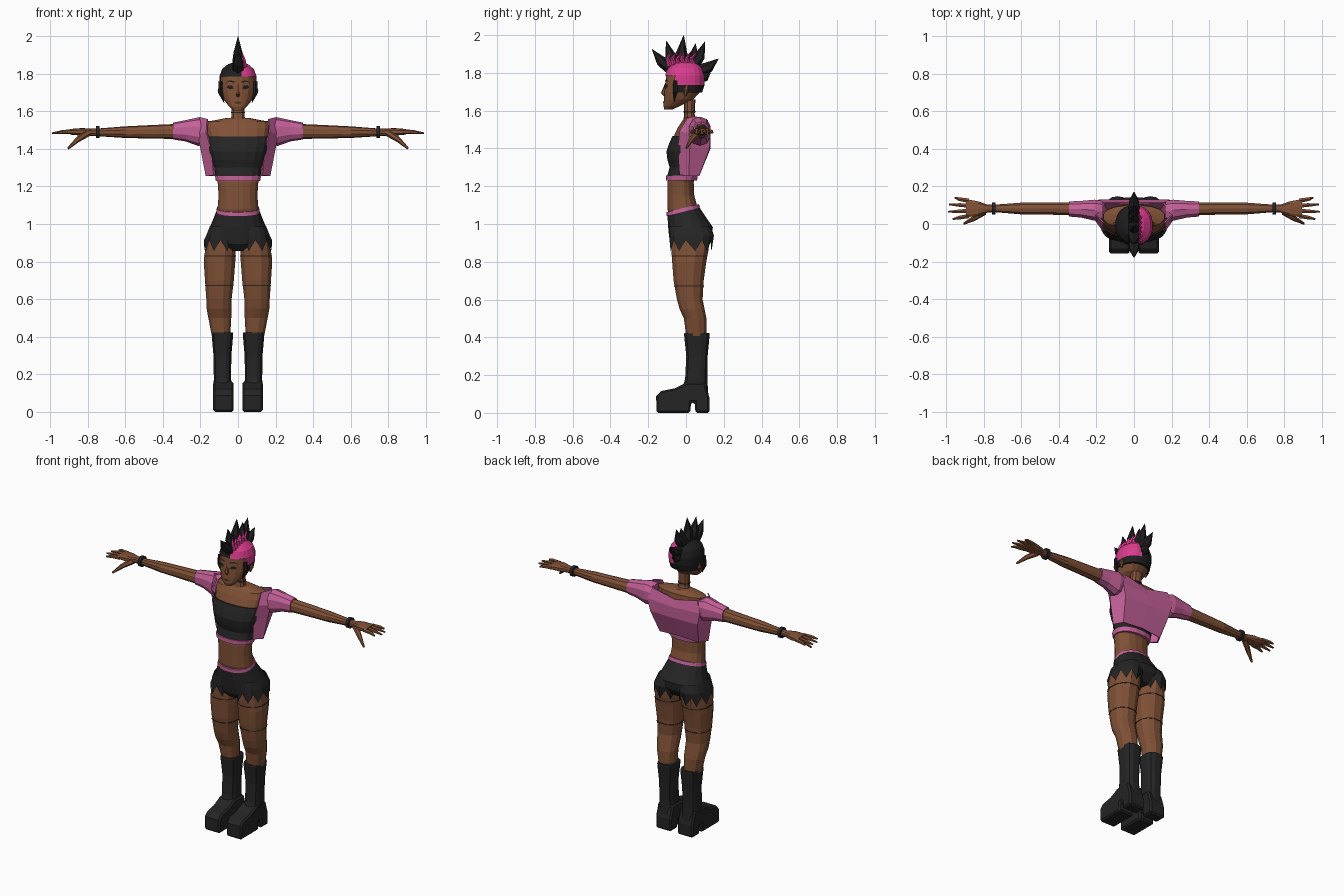
import bpy, bmesh
from math import sin, cos, pi, copysign
from mathutils import Vector
from mathutils.bvhtree import BVHTree

default_cube = bpy.data.objects.get("Cube")
if default_cube:
    bpy.data.objects.remove(default_cube, do_unlink=True)


def material(name, red, green, blue):
    mat = bpy.data.materials.new(name)
    mat.use_nodes = True
    mat.diffuse_color = (red, green, blue, 1)
    mat.node_tree.nodes["Principled BSDF"].inputs["Base Color"].default_value = (red, green, blue, 1)
    return mat


SKIN = material("brown skin", .216, .082, .037)
LIP = material("dark brown lips", .09, .028, .016)
CLOTH = material("black cloth", .018, .018, .018)
HAIR = material("black hair", .013, .013, .014)
JACKET = material("soft pink cloth", .56, .12, .32)
PINK = material("hot pink hair", .7, .045, .27)


def finish(name, bm, mat, mirror=False):
    """Turn a bmesh into a flat shaded object, optionally mirrored across x."""
    bmesh.ops.recalc_face_normals(bm, faces=bm.faces)
    mesh = bpy.data.meshes.new(name)
    bm.to_mesh(mesh)
    bm.free()
    mesh.materials.append(mat)
    obj = bpy.data.objects.new(name, mesh)
    bpy.context.collection.objects.link(obj)
    if mirror:
        obj.modifiers.new("mirror", "MIRROR")
    return obj


def skin_rings(bm, rings, closed=True, caps=True):
    """Bridge rows of points with quads."""
    rows = [[bm.verts.new(p) for p in ring] for ring in rings]
    count = len(rows[0])
    for low, high in zip(rows, rows[1:]):
        for i in range(count if closed else count - 1):
            j = (i + 1) % count
            bm.faces.new((low[i], low[j], high[j], high[i]))
    if caps:
        bm.faces.new(rows[0])
        bm.faces.new(rows[-1])
    return rows


def loft(name, mat, stations, axis="z", n=12, power=2.3, tilt=0, jag=0, mirror=False, caps=True):
    """Loft rounded sections; a station is (position, low, high, low, high)
    or (position, half width, low, high) when centred."""
    rings = []
    for station in stations:
        if len(station) == 4:
            t, half, b0, b1 = station
            a0, a1 = -half, half
        else:
            t, a0, a1, b0, b1 = station
        ring = []
        for i in range(n):
            ang = 2 * pi * (i + .5) / n
            c, s = cos(ang), sin(ang)
            a = (a0 + a1) / 2 + (a1 - a0) / 2 * copysign(abs(c) ** (2 / power), c)
            b = (b0 + b1) / 2 + (b1 - b0) / 2 * copysign(abs(s) ** (2 / power), s)
            ring.append((a, b, t + tilt * b) if axis == "z" else (t, a, b))
        rings.append(ring)
    bm = bmesh.new()
    rows = skin_rings(bm, rings, caps=caps)
    for i, v in enumerate(rows[-1]):
        v.co.z += jag * (1 if i % 2 else -1)
    return finish(name, bm, mat, mirror)


def tube(name, mat, points, radii, n=6, mirror=False):
    """Tapering tube through a few points."""
    points = [Vector(p) for p in points]
    rings = []
    for i, p in enumerate(points):
        way = (points[min(i + 1, len(points) - 1)] - points[max(i - 1, 0)]).normalized()
        side = way.cross(Vector((0, 1, 0)) if abs(way.x) > .6 else Vector((1, 0, 0))).normalized()
        up = way.cross(side)
        rings.append([p + radii[i] * (side * cos(2 * pi * k / n) + up * sin(2 * pi * k / n))
                      for k in range(n)])
    bm = bmesh.new()
    skin_rings(bm, rings)
    return finish(name, bm, mat, mirror)


# Torso, neck and head
loft("torso", SKIN, [(1, .12, -.08, .09), (1.08, .111, -.1, .065), (1.15, .105, -.1, .045),
                     (1.22, .11, -.1, .042), (1.3, .122, -.08, .06), (1.4, .145, -.085, .085),
                     (1.46, .162, -.068, .1), (1.51, .17, -.045, .105), (1.545, .165, -.022, .1),
                     (1.565, .06, -.005, .075)], n=16)
loft("neck", SKIN, [(1.54, .042, -.015, .055), (1.58, .036, -.01, .046), (1.66, .036, -.01, .05)], n=10)
loft("choker", CLOTH, [(1.59, .038, -.013, .05), (1.597, .038, -.013, .05)], n=10)
head = loft("head", SKIN, [(1.605, .024, -.115, -.075), (1.625, .048, -.12, -.03),
                           (1.66, .076, -.118, .04), (1.7, .09, -.115, .078), (1.75, .094, -.11, .092),
                           (1.8, .09, -.106, .09), (1.835, .07, -.085, .07), (1.85, .03, -.05, .04)], n=16)
tube("nose", SKIN, [(0, -.106, 1.745), (0, -.12, 1.692), (0, -.106, 1.675)], (.005, .013, .006))
tube("ear", SKIN, [(.09, -.005, 1.68), (.096, 0, 1.71), (.092, .004, 1.735)], (.006, .014, .006), mirror=True)

# Thin facial plates laid on the head surface
surface = BVHTree.FromPolygons([v.co for v in head.data.vertices],
                               [tuple(p.vertices) for p in head.data.polygons])


def face_plate(name, mat, outline, mirror=True):
    bm = bmesh.new()
    verts = []
    for x, z in outline:
        hit = surface.ray_cast(Vector((x, -1, z)), Vector((0, 1, 0)))[0]
        verts.append(bm.verts.new((x, hit.y - .004, z)))
    bm.faces.new(verts)
    finish(name, bm, mat, mirror)


face_plate("eye", HAIR, [(.022, 1.722), (.042, 1.717), (.062, 1.728), (.05, 1.739), (.03, 1.737)])
face_plate("eyebrow", HAIR, [(.018, 1.752), (.045, 1.758), (.068, 1.752), (.045, 1.765), (.018, 1.76)])
face_plate("lips", LIP, [(-.024, 1.645), (0, 1.638), (.024, 1.645), (.008, 1.652), (-.008, 1.652)], False)

# Cropped hair: one side pink above the undercut, open over the face
hair = loft("cropped_hair", HAIR, [(1.695, .094, -.1, .086), (1.735, .1, -.114, .099), (1.785, .1, -.112, .1),
                                   (1.825, .086, -.1, .088), (1.85, .055, -.07, .06), (1.862, .02, -.03, .02)], n=20)
hair.data.materials.append(PINK)
bm = bmesh.new()
bm.from_mesh(hair.data)
hidden = [f for f in bm.faces if f.calc_center_median().z < 1.78 and f.calc_center_median().y < -.06]
bmesh.ops.delete(bm, geom=hidden, context="FACES")
for f in bm.faces:
    middle = f.calc_center_median()
    f.material_index = int(middle.x > .012 and middle.z > 1.735)
bm.to_mesh(hair.data)
bm.free()
tube("side_lock", HAIR, [(.092, -.055, 1.76), (.093, -.055, 1.7), (.074, -.062, 1.645)], (.012, .014, .001), 5, True)

# Mohawk spikes fanned over the crown, with pink tufts on one side
crown = Vector((0, -.01, 1.765))
for y, z in [(-.18, 1.925), (-.105, 1.97), (-.012, 2), (.05, 1.955), (.1, 1.965), (.172, 1.875), (.13, 1.8)]:
    tip = Vector((0, y, z))
    base = crown + (tip - crown).normalized() * .07
    middle = base.lerp(tip, .5) + Vector((0, copysign(.012, y), -.006))
    tube("mohawk_spike", HAIR, [base, middle, tip], (.038, .028, .001))
for i in range(6):
    y = -.085 + i * .025
    tube("pink_tuft", PINK, [(.034, y, 1.835), (.03, y - .012, 1.875), (.022, y + .012 * (i % 3), 1.915)],
         (.014, .01, .001), 4)

# Crop top with a pink hem
loft("crop_top", CLOTH, [(1.25, .122, -.102, .06), (1.3, .128, -.088, .068), (1.34, .142, -.1, .08),
                         (1.385, .155, -.105, .092), (1.43, .168, -.09, .104), (1.465, .172, -.073, .106)], n=16)
loft("crop_top_hem", JACKET, [(1.23, .12, -.108, .06), (1.257, .125, -.108, .063)], n=16)

# Open short jacket: half shell from front edge round to the back
bm = bmesh.new()
skin_rings(bm, [
    [(.13, -.035, 1.26), (.172, .015, 1.255), (.14, .07, 1.255), (0, .075, 1.265)],
    [(.145, -.04, 1.4), (.2, .02, 1.4), (.17, .125, 1.4), (0, .13, 1.4)],
    [(.17, -.035, 1.49), (.215, .03, 1.48), (.19, .13, 1.48), (0, .13, 1.47)],
    [(.165, .005, 1.56), (.205, .05, 1.57), (.16, .115, 1.55), (0, .115, 1.515)],
], closed=False, caps=False)
jacket = finish("jacket_body", bm, JACKET, True)
shell = jacket.modifiers.new("thickness", "SOLIDIFY")
shell.thickness = .008
loft("jacket_sleeve", JACKET, [(.165, .01, .125, 1.43, 1.555), (.21, .015, .132, 1.415, 1.568),
                               (.28, .032, .125, 1.44, 1.553), (.345, .038, .122, 1.45, 1.54)],
     axis="x", n=10, mirror=True)

# Arms, bracelets and hands
loft("arm", SKIN, [(.2, .05, .11, 1.46, 1.53), (.345, .045, .116, 1.453, 1.532), (.5, .05, .115, 1.456, 1.525),
                   (.6, .05, .115, 1.458, 1.52), (.74, .062, .104, 1.467, 1.509), (.79, .06, .104, 1.47, 1.508)],
     axis="x", n=10, mirror=True)
loft("bracelet", CLOTH, [(.737, .05, .116, 1.456, 1.522), (.757, .05, .116, 1.456, 1.522)],
     axis="x", n=12, mirror=True)
loft("palm", SKIN, [(.78, .06, .104, 1.473, 1.507), (.83, .042, .122, 1.47, 1.511), (.895, .034, .134, 1.476, 1.506)],
     axis="x", n=10, power=3, mirror=True)
for name, y, reach in [("index", .042, .965), ("middle", .07, .99), ("ring", .098, .985), ("little", .124, .955)]:
    spread = (y - .082) * .2
    tube(name + "_finger", SKIN, [(.88, y, 1.491), (.93, y + spread, 1.49), (reach, y + spread * 2, 1.483)],
         (.013, .011, .005), mirror=True)
tube("thumb", SKIN, [(.8, .065, 1.485), (.855, .028, 1.448), (.905, .002, 1.402)], (.02, .014, .006), mirror=True)

# Shorts with waistband and ragged hems
loft("shorts_seat", CLOTH, [(.865, .11, -.05, .1), (.91, .16, -.085, .14), (.955, .16, -.092, .144),
                            (1.01, .138, -.097, .11), (1.075, .114, -.1, .072)], n=16, tilt=.2)
loft("shorts_waistband", JACKET, [(1.068, .117, -.104, .076), (1.088, .114, -.104, .07)], n=16, tilt=.25)
loft("shorts_leg", CLOTH, [(.99, .01, .15, -.088, .13), (.94, .004, .17, -.09, .148), (.885, .004, .182, -.087, .135)],
     n=18, jag=.03, mirror=True, caps=False)

# Legs and thin thigh straps
loft("leg", SKIN, [(.95, .015, .165, -.08, .13), (.86, .01, .178, -.08, .122), (.8, .012, .185, -.076, .11),
                   (.7, .02, .178, -.068, .096), (.6, .032, .171, -.05, .09), (.55, .033, .169, -.036, .1),
                   (.5, .034, .16, -.013, .11), (.4, .04, .14, 0, .112)], mirror=True)
loft("thigh_strap", CLOTH, [(.828, .009, .184, -.08, .118), (.833, .009, .184, -.08, .118)], mirror=True)
loft("lower_thigh_strap", CLOTH, [(.67, .021, .178, -.066, .097), (.674, .021, .178, -.066, .097)], mirror=True)

# Boots: shaft plus a platform foot extruded from its side profile
loft("boot_shaft", CLOTH, [(.1, .028, .132, -.03, .12), (.18, .036, .13, -.006, .114), (.3, .034, .132, 0, .116),
                           (.415, .024, .142, -.012, .127), (.423, .026, .14, -.01, .125)], power=2.8, mirror=True)
profile = [(-.156, 0), (-.158, .088), (-.13, .116), (-.06, .13), (0, .16), (.1, .16), (.124, .08),
           (.124, 0), (.05, 0), (.046, .055), (.027, .055), (.022, 0)]
bm = bmesh.new()
sides = [[bm.verts.new((x, y, z)) for y, z in profile] for x in (.023, .133)]
for i in range(len(profile)):
    bm.faces.new((sides[0][i - 1], sides[0][i], sides[1][i], sides[1][i - 1]))
for side in sides:
    bm.faces.new(side)
foot = finish("boot_foot", bm, CLOTH, True)
edge = foot.modifiers.new("rounded edges", "BEVEL")
edge.width = .014
edge.segments = 1
edge.limit_method = "ANGLE"
edge.angle_limit = .9
